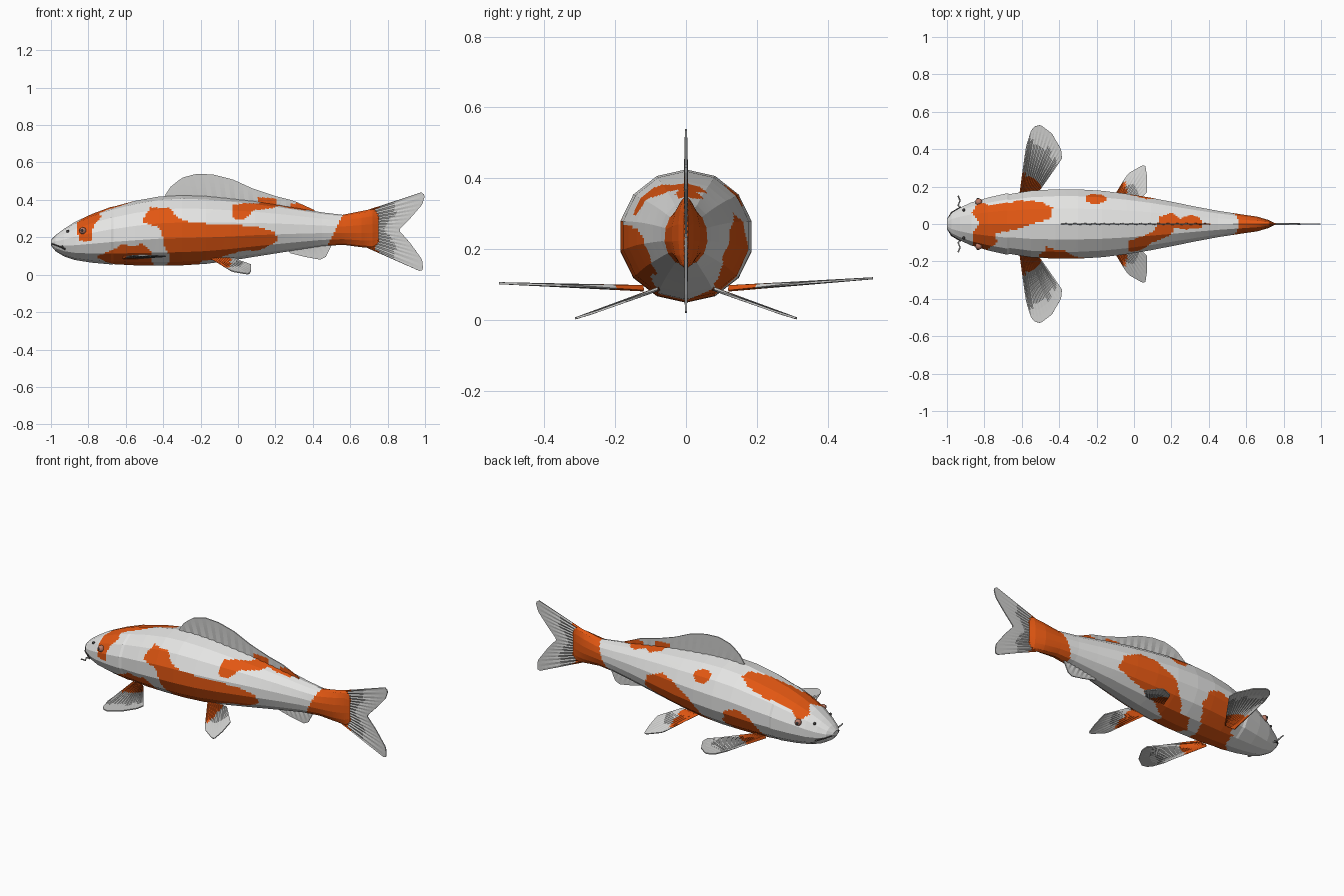
import bpy, bmesh, math
from mathutils import Vector

cube = bpy.data.objects.get("Cube")
if cube:
    bpy.data.objects.remove(cube)


def material(name, r, g, b):
    m = bpy.data.materials.new(name)
    m.use_nodes = True
    m.diffuse_color = (r, g, b, 1)
    bsdf = next(n for n in m.node_tree.nodes if n.type == 'BSDF_PRINCIPLED')
    bsdf.inputs["Base Color"].default_value = (r, g, b, 1)
    bsdf.inputs["Roughness"].default_value = 0.6
    return m


WHITE = material("scale white", .78, .78, .77)
ORANGE = material("scale orange", .76, .095, .006)
FIN = material("fin pale grey", .62, .62, .61)
DARK = material("dark grey", .05, .045, .045)
EYE = material("eye pink", .5, .2, .14)


def finish(name, bm, mats, rule=None):
    """Turn a bmesh into an object; rule(centre) picks the second material."""
    bmesh.ops.recalc_face_normals(bm, faces=bm.faces)
    if rule:
        for f in bm.faces:
            f.material_index = int(rule(f.calc_center_median()))
    mesh = bpy.data.meshes.new(name)
    bm.to_mesh(mesh)
    bm.free()
    for m in mats:
        mesh.materials.append(m)
    ob = bpy.data.objects.new(name, mesh)
    bpy.context.collection.objects.link(ob)
    return ob


def inside(px, py, poly):
    """Even-odd test of a point against a polygon."""
    hit = False
    for (ax, ay), (bx, by) in zip(poly, poly[1:] + poly[:1]):
        if (ay > py) != (by > py) and px < (bx - ax) * (py - ay) / (by - ay) + ax:
            hit = not hit
    return hit


def lerp(a, b, t):
    return [p + (q - p) * t for p, q in zip(a, b)]


# ---- body: stations of x, bottom z, top z, half width ----
STATIONS = [
    (-1.0, .155, .185, .025), (-.975, .125, .212, .062), (-.93, .098, .245, .09),
    (-.87, .078, .283, .118), (-.78, .064, .325, .145), (-.68, .055, .362, .168),
    (-.665, .056, .364, .164), (-.55, .05, .395, .183), (-.42, .049, .418, .19),
    (-.3, .05, .425, .19), (-.17, .058, .42, .182), (-.04, .075, .407, .166),
    (.09, .096, .392, .144), (.21, .115, .374, .12), (.33, .134, .354, .095),
    (.45, .152, .333, .072), (.56, .16, .32, .055), (.66, .147, .34, .04),
    (.72, .142, .352, .022), (.75, .16, .335, .006)]
SIDES, CUTS = 14, 7

# Colour patches seen from above (x, y)
HEAD_CAP = [(-.83, .12), (-.77, .1), (-.6, .125), (-.5, .12), (-.43, .09), (-.44, .03),
            (-.55, .0), (-.64, -.03), (-.73, -.05), (-.74, -.1), (-.79, -.15),
            (-.85, -.13), (-.87, -.05), (-.82, .0), (-.86, .06)]
REAR_SADDLE = [(-.04, -.15), (-.02, -.09), (.1, -.04), (.14, .04), (.2, .06), (.24, .03),
               (.3, .05), (.35, .03), (.36, -.02), (.28, -.03), (.21, -.02), (.2, -.06),
               (.1, -.1), (.03, -.14)]
# Patches on the flanks (x, z)
NEAR_FLANK = [(-.5, .32), (-.47, .36), (-.37, .355), (-.33, .31), (-.25, .28), (-.05, .265),
              (.1, .26), (.2, .23), (.21, .18), (.12, .135), (0, .12), (-.1, .09),
              (-.2, .0), (-.35, .0), (-.36, .1), (-.4, .18), (-.42, .25), (-.5, .28)]
NEAR_BELLY = [(-.75, .0), (-.74, .1), (-.65, .14), (-.62, .165), (-.56, .15), (-.51, .165),
              (-.46, .13), (-.47, .0)]
FAR_FLANK = [(.2, .18), (.18, .25), (.06, .3), (-.03, .28), (-.13, .22), (-.2, .14),
             (-.32, .0), (-.05, .0), (.0, .11), (.12, .15)]
FAR_BELLY = [(-.64, .0), (-.6, .13), (-.55, .2), (-.47, .24), (-.38, .21), (-.36, .14), (-.43, .0)]
# Patches on the underside (x, y)
UNDER_MID = [(-.04, .1), (-.2, .0), (-.18, -.1), (-.36, -.1), (-.38, .0), (-.32, .1)]
UNDER_FRONT = [(-.64, .1), (-.65, .0), (-.74, -.1), (-.46, -.1), (-.42, .1)]


def is_orange(c):
    x, y, z = c
    if x > .48 + .5 * (z - .16):
        return True
    x += .006 * math.sin(47 * z + 31 * y)
    if z < .11 and abs(y) < .08:
        return inside(x, y, UNDER_MID) or inside(x, y, UNDER_FRONT)
    if z > .18 and (inside(x, y, HEAD_CAP) or inside(x, y, REAR_SADDLE)):
        return True
    if z > .2 and math.hypot((x + .2) / .055, (y - .135) / .026) < 1:
        return True
    flanks = (NEAR_FLANK, NEAR_BELLY) if y < 0 else (FAR_FLANK, FAR_BELLY)
    return any(inside(x, z, p) for p in flanks)


corners = [(math.sin(math.tau * k / SIDES), math.cos(math.tau * k / SIDES)) for k in range(SIDES)]
ring = [lerp(corners[k], corners[(k + 1) % SIDES], j / CUTS) for k in range(SIDES) for j in range(CUTS)]
rows = [STATIONS[0]]
for a, b in zip(STATIONS, STATIONS[1:]):
    steps = math.ceil((b[0] - a[0]) / .011)
    rows += [lerp(a, b, (i + 1) / steps) for i in range(steps)]
bm = bmesh.new()
loops = [[bm.verts.new((x, w * s, (lo + hi) / 2 + (hi - lo) / 2 * c)) for s, c in ring]
         for x, lo, hi, w in rows]
for p, q in zip(loops, loops[1:]):
    for i in range(len(ring)):
        j = (i + 1) % len(ring)
        bm.faces.new((p[i], p[j], q[j], q[i]))
bm.faces.new(loops[0])
bm.faces.new(loops[-1])
finish("body", bm, [WHITE, ORANGE], is_orange)


# ---- fins: ribbed sheets between a root line and a tip line ----
def resample(points, n):
    pts = [Vector(p) for p in points]
    lengths = [(b - a).length for a, b in zip(pts, pts[1:])]
    out = []
    for i in range(n):
        d = sum(lengths) * i / (n - 1)
        k = 0
        while k < len(lengths) - 1 and d > lengths[k]:
            d -= lengths[k]
            k += 1
        out.append(pts[k].lerp(pts[k + 1], min(1, d / lengths[k])))
    return out


def fin(name, root, tip, ripple, rule=None, n=33, steps=12):
    bm = bmesh.new()
    grid = []
    for i, (a, b) in enumerate(zip(resample(root, n), resample(tip, n))):
        side = Vector(ripple) * (.003 if i % 2 else -.003)
        grid.append([bm.verts.new(a.lerp(b, j / steps) + side * (1 - j / steps))
                     for j in range(steps + 1)])
    for p, q in zip(grid, grid[1:]):
        for j in range(steps):
            bm.faces.new((p[j], p[j + 1], q[j + 1], q[j]))
    ob = finish(name, bm, [FIN, ORANGE], rule)
    mod = ob.modifiers.new("thickness", 'SOLIDIFY')
    mod.thickness, mod.offset = .006, 0


def upright(points):
    return [(x, 0, z) for x, z in points]


fin("dorsal_fin", upright([(-.38, .4), (-.2, .41), (.1, .38), (.4, .33)]),
    upright([(-.39, .425), (-.36, .47), (-.3, .518), (-.22, .54), (-.13, .535), (-.03, .51),
             (.08, .46), (.2, .42), (.3, .395), (.41, .345)]), (0, 1, 0),
    lambda c: c.x > .27 and c.z < .38 or .1 < c.x < .21 and c.z < .41)
fin("anal_fin", upright([(.26, .14), (.42, .17), (.49, .18)]),
    upright([(.28, .115), (.36, .095), (.44, .08), (.47, .095), (.5, .155)]), (0, 1, 0), n=17)
fin("tail_fin", upright([(.68, .15), (.7, .25), (.68, .34)]),
    upright([(.97, .02), (.99, .025), (.985, .08), (.92, .17), (.86, .238), (.92, .3),
             (.985, .375), (1, .425), (.98, .44)]), (0, 1, 0), lambda c: c.x < .745)

for label, s, rise in (("left", -1, .035), ("right", 1, .07)):
    # pectoral fins spread nearly level
    def level(points):
        return [(x, s * y, .09 + rise * (y - .13)) for x, y in points]
    fin(label + "_pectoral_fin", level([(-.615, .12), (-.55, .12)]),
        level([(-.575, .42), (-.55, .5), (-.53, .522), (-.5, .53), (-.44, .485),
               (-.39, .4), (-.385, .35)]), (0, 0, 2),
        lambda c: abs(c.y) < .25 - .9 * (c.x + .56))

    # pelvic fins slope down to the ground
    def sloped(points):
        return [(x, s * y, .004 + .085 * ((.315 - y) / .24) ** 1.1) for x, y in points]
    fin(label + "_pelvic_fin", sloped([(-.15, .07), (-.02, .08)]),
        sloped([(-.05, .24), (-.03, .27), (.04, .31), (.06, .315), (.07, .25), (.07, .17)]),
        (0, 0, 1), lambda c: c.x < -.04 and abs(c.y) < .22, n=21)


# ---- face details ----
def ball(name, centre, radius, mat):
    bm = bmesh.new()
    bmesh.ops.create_uvsphere(bm, u_segments=12, v_segments=8, radius=radius)
    bmesh.ops.translate(bm, verts=bm.verts, vec=centre)
    finish(name, bm, [mat])


def thread(name, points, radius, mat):
    cu = bpy.data.curves.new(name, 'CURVE')
    cu.dimensions = '3D'
    cu.bevel_depth, cu.bevel_resolution = radius, 1
    sp = cu.splines.new('POLY')
    sp.points.add(len(points) - 1)
    for p, co in zip(sp.points, points):
        p.co = (*co, 1)
    cu.materials.append(mat)
    bpy.context.collection.objects.link(bpy.data.objects.new(name, cu))


for label, s in (("left", -1), ("right", 1)):
    ball(label + "_eye", (-.83, s * .118, .235), .019, EYE)
    ball(label + "_pupil", (-.834, s * .132, .237), .008, DARK)
    ball(label + "_nostril", (-.91, s * .075, .232), .008, DARK)
    thread(label + "_barbel", [(-.925, s * .08, .135), (-.94, s * .1, .145),
                               (-.93, s * .125, .14), (-.94, s * .15, .155)], .004, FIN)
thread("mouth", [(-.925, -.091, .138), (-.975, -.061, .158), (-.996, -.026, .165),
                 (-.996, .026, .165), (-.975, .061, .158), (-.925, .091, .138)], .004, DARK)
